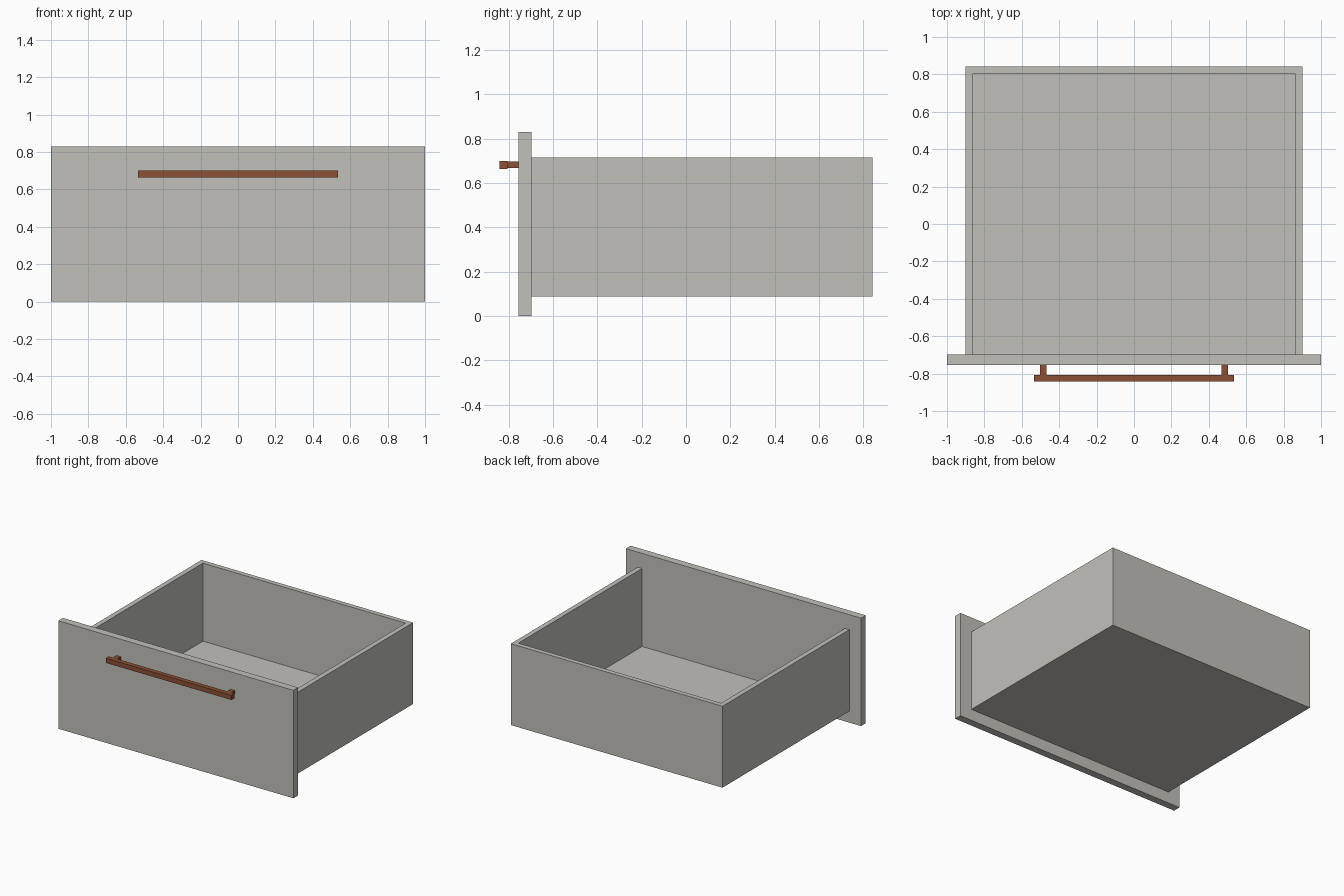
import bpy

cube = bpy.data.objects.get("Cube")
if cube:
    bpy.data.objects.remove(cube, do_unlink=True)


def material(name, colour):
    m = bpy.data.materials.new(name)
    m.use_nodes = True
    m.diffuse_color = colour
    m.node_tree.nodes["Principled BSDF"].inputs["Base Color"].default_value = colour
    return m


def box(name, xs, ys, zs, mat):
    """Box spanning the given (low, high) range on each axis."""
    spans = (xs, ys, zs)
    bpy.ops.mesh.primitive_cube_add(size=1, location=[sum(s) / 2 for s in spans])
    ob = bpy.context.object
    ob.name = name
    ob.scale = [s[1] - s[0] for s in spans]
    bpy.ops.object.transform_apply(location=False, rotation=False, scale=True)
    ob.data.materials.append(mat)
    return ob


grey = material("warm_grey_board", (0.54, 0.53, 0.49, 1))
brown = material("copper_brown", (0.26, 0.08, 0.035, 1))

# Main levels shared by the boards
front, joint, back = -0.755, -0.698, 0.842
floor_low, floor_top, rim = 0.088, 0.114, 0.714
inner, outer = 0.862, 0.90

# Drawer box
box("front_panel", (-1, 1), (front, joint), (0, 0.83), grey)
box("bottom_board", (-outer, outer), (joint, back), (floor_low, floor_top), grey)
box("back_board", (-inner, inner), (back - 0.037, back), (floor_top, rim), grey)

# Side boards and handle posts, mirrored
for side, s in (("left", 1), ("right", -1)):
    box(side + "_side_board", sorted((s * inner, s * outer)), (joint, back),
        (floor_top, rim), grey)
    box(side + "_handle_post", sorted((s * 0.467, s * 0.503)), (-0.806, front),
        (0.668, 0.696), brown)

# Handle bar
box("handle_bar", (-0.535, 0.535), (-0.842, -0.806), (0.664, 0.70), brown)
